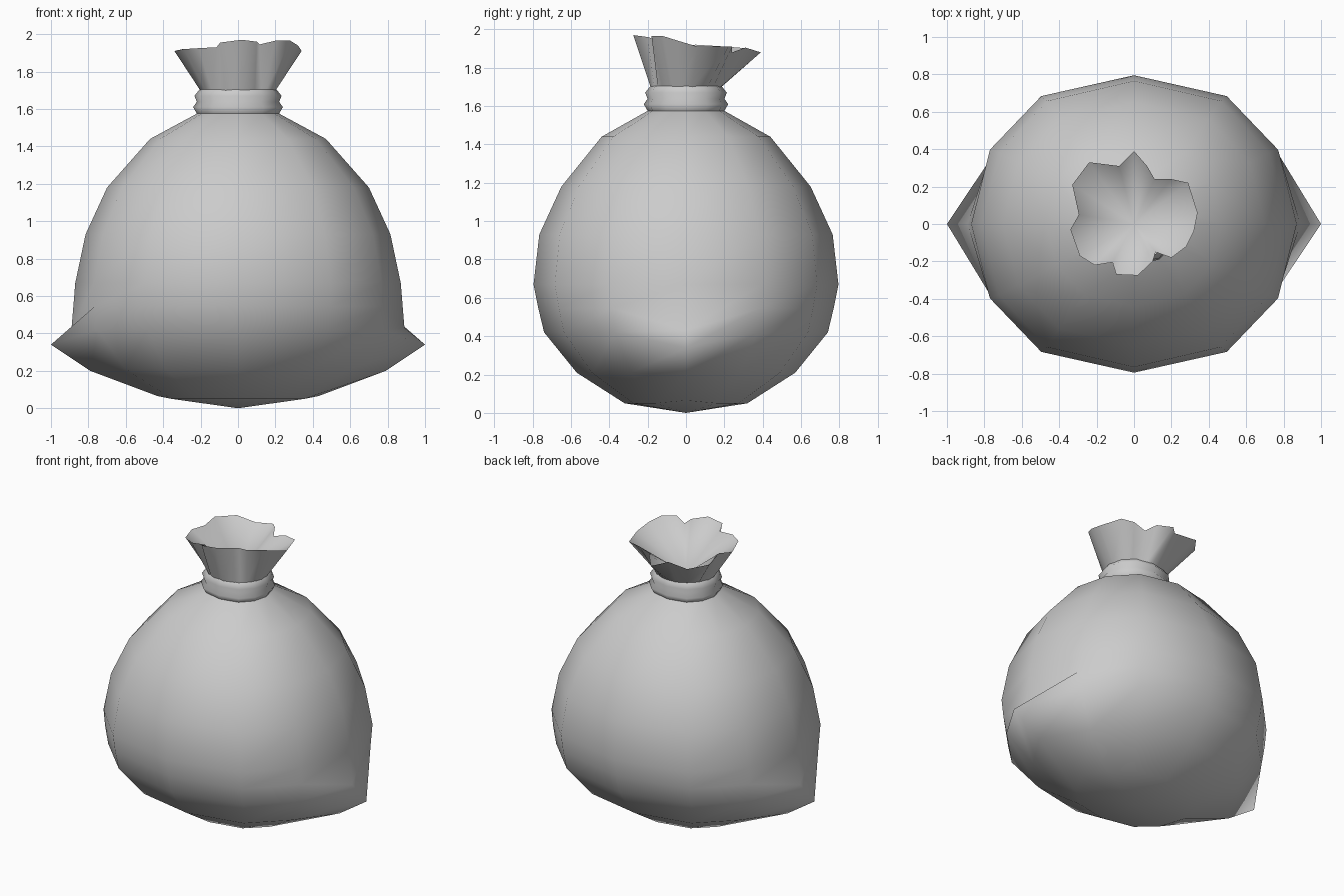
import bpy, bmesh, math

if "Cube" in bpy.data.objects:
    bpy.data.objects.remove(bpy.data.objects["Cube"])

N = 12
# slightly squarish 12-sided cross-section (one quadrant: 0, 30, 60, 90 degrees)
QUAD = [(1, 0), (0.885, 0.5), (0.57, 0.86), (0, 1)]
UNIT = (QUAD + [(-x, y) for x, y in QUAD[2::-1]]
        + [(-x, -y) for x, y in QUAD[1:]] + [(x, -y) for x, y in QUAD[2:0:-1]])


def ring(rx, ry, z, tip=None):
    """Cross-section loop; tip = (x, z) moves the two side points."""
    pts = [(rx * x, ry * y, z) for x, y in UNIT]
    if tip:
        pts[0] = (tip[0], 0, tip[1])
        pts[N // 2] = (-tip[0], 0, tip[1])
    return pts


def loft(name, loops, start=None, end=None, flip=False, smooth=180):
    """Skin a stack of loops, optionally closed to a point at either end."""
    bm = bmesh.new()
    rows = [[bm.verts.new(p) for p in lp] for lp in loops]
    n = len(rows[0])
    for a, b in zip(rows, rows[1:]):
        for i in range(n):
            j = (i + 1) % n
            bm.faces.new((a[i], a[j], b[j], b[i]))
    if start:
        v = bm.verts.new(start)
        for i in range(n):
            bm.faces.new((v, rows[0][(i + 1) % n], rows[0][i]))
    if end:
        v = bm.verts.new(end)
        for i in range(n):
            bm.faces.new((rows[-1][i], rows[-1][(i + 1) % n], v))
    if flip:
        bmesh.ops.reverse_faces(bm, faces=bm.faces[:])
    for f in bm.faces:
        f.smooth = True
    me = bpy.data.meshes.new(name)
    bm.to_mesh(me)
    bm.free()
    ob = bpy.data.objects.new(name, me)
    bpy.context.collection.objects.link(ob)
    return ob


# Bag body: rounded bottom, pinched side corners, narrowing to the neck
loft("sack_body", [
    ring(0.40, 0.32, 0.05, (0.43, 0.065)),
    ring(0.68, 0.57, 0.21, (0.79, 0.20)),
    ring(0.85, 0.74, 0.42, (1.00, 0.34)),
    ring(0.865, 0.77, 0.545, (0.89, 0.43)),
    ring(0.87, 0.795, 0.67),
    ring(0.815, 0.765, 0.93),
    ring(0.70, 0.65, 1.18),
    ring(0.47, 0.44, 1.44),
    ring(0.22, 0.20, 1.575),
], start=(0, 0, 0))

# Tied neck with two bulging bands
loft("tied_neck", [ring(r, r - 0.02, z) for r, z in
                   [(0.22, 1.575), (0.24, 1.61), (0.22, 1.638), (0.233, 1.67), (0.205, 1.705)]])

# Gathered mouth: ragged rim, counter-clockwise
RIM = [(0.34, 0.06, 1.91), (0.29, 0.22, 1.91), (0.20, 0.24, 1.91), (0.11, 0.24, 1.88),
       (0.07, 0.31, 1.905), (0, 0.39, 1.88), (-0.08, 0.31, 1.90), (-0.24, 0.33, 1.90),
       (-0.33, 0.21, 1.91), (-0.295, 0.05, 1.92), (-0.34, -0.03, 1.91), (-0.29, -0.17, 1.92),
       (-0.21, -0.22, 1.925), (-0.115, -0.205, 1.93), (-0.095, -0.27, 1.955), (0.02, -0.275, 1.97),
       (0.10, -0.20, 1.96), (0.115, -0.15, 1.945), (0.20, -0.18, 1.965), (0.28, -0.12, 1.965),
       (0.32, -0.04, 1.94)]
base = []
for x, y, z in RIM:
    a = math.atan2(y, x)
    base.append((0.203 * math.cos(a), 0.185 * math.sin(a), 1.70))
loft("gathered_mouth", [base, RIM])

# Inside of the mouth, closing to a point in the neck
loft("mouth_lining", [RIM], start=(0, 0, 1.68))
